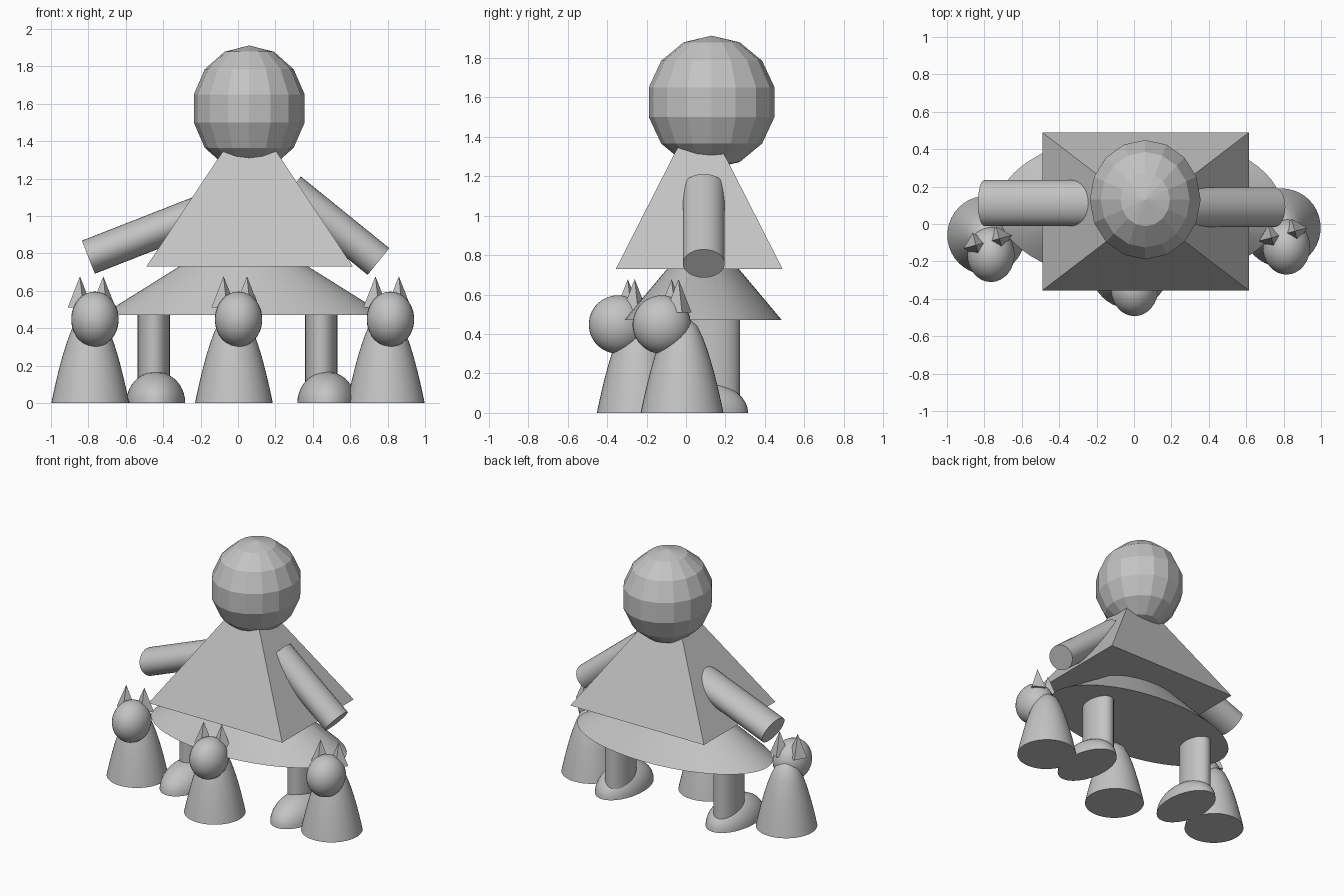
import bpy, bmesh
from math import sin, cos, pi, radians, sqrt
from mathutils import Matrix, Vector

cube = bpy.data.objects.get("Cube")
if cube:
    bpy.data.objects.remove(cube, do_unlink=True)

grey = bpy.data.materials.new("plain grey")
grey.use_nodes = True
grey.diffuse_color = (0.55, 0.55, 0.55, 1)
grey.node_tree.nodes["Principled BSDF"].inputs["Base Color"].default_value = (0.55, 0.55, 0.55, 1)


def lathe(name, profile, segments, loc, scale=(1, 1, 1), turn=0.0, tilt=None, smooth=True):
    """Revolve (radius, height) points about z, then scale, rotate and place."""
    bm = bmesh.new()
    rings = []
    for r, z in profile:
        count = 1 if r < 1e-5 else segments
        angles = [turn + 2 * pi * i / segments for i in range(count)]
        rings.append([bm.verts.new((r * cos(a), r * sin(a), z)) for a in angles])
    for low, high in zip(rings, rings[1:]):
        for i in range(segments):
            j = (i + 1) % segments
            corners = [low[i % len(low)], low[j % len(low)], high[j % len(high)], high[i % len(high)]]
            bm.faces.new(list(dict.fromkeys(corners)))
    for ring in (rings[0], rings[-1]):
        if len(ring) > 1:
            bm.faces.new(ring)
    bmesh.ops.transform(bm, matrix=Matrix.Diagonal((*scale, 1)), verts=bm.verts)
    if tilt:
        bmesh.ops.transform(bm, matrix=tilt, verts=bm.verts)
    bmesh.ops.recalc_face_normals(bm, faces=bm.faces)
    mesh = bpy.data.meshes.new(name)
    bm.to_mesh(mesh)
    bm.free()
    mesh.materials.append(grey)
    if smooth:
        mesh.shade_smooth()
        mesh.set_sharp_from_angle(angle=radians(35))
    obj = bpy.data.objects.new(name, mesh)
    obj.location = loc
    bpy.context.collection.objects.link(obj)
    return obj


def ball(rings):
    """Profile of a unit sphere whose widest band straddles the equator."""
    inner = [-pi / 2 + pi * i / rings for i in range(1, rings)]
    return [(0, -1)] + [(cos(a), sin(a)) for a in inner] + [(0, 1)]


def dome(steps):
    """Profile of a unit half sphere."""
    return [(cos(pi / 2 * i / steps), sin(pi / 2 * i / steps)) for i in range(steps)] + [(0, 1)]


def arm(name, start, end, y, across, depth):
    """Oval cylinder between two (x, z) points."""
    a, b = Vector((start[0], y, start[1])), Vector((end[0], y, end[1]))
    axis = (b - a).normalized()
    side = Vector((0, 1, 0))
    tilt = Matrix((side.cross(axis), side, axis)).transposed().to_4x4()
    lathe(name, [(1, 0), (1, (b - a).length)], 32, a, (across, depth, 1), tilt=tilt)


# Figure: head, pyramid bodice and oval skirt
lathe("head", ball(7), 16, (0.06, 0.13, 1.575), (0.304, 0.327, 0.337), smooth=False)
lathe("bodice", [(sqrt(2), 0), (0, 0.83)], 4, (0.062, 0.067, 0.73),
      (0.5525, 0.4225, 1), turn=pi / 4, smooth=False)
lathe("skirt", [(1, 0), (0.14, 0.41)], 64, (0.03, 0.086, 0.47), (0.76, 0.4, 1))

# Arms
arm("right_arm", (-0.2, 1.015), (-0.80, 0.78), 0.112, 0.095, 0.123)
arm("left_arm", (0.278, 1.14), (0.751, 0.757), 0.09, 0.092, 0.106)

# Legs and feet
for side, leg_x, foot_x in (("right", -0.45, -0.44), ("left", 0.445, 0.475)):
    lathe(side + "_leg", [(1, 0), (1, 0.45)], 32, (leg_x, 0.135, 0.04), (0.086, 0.139, 1))
    lathe(side + "_foot", dome(10), 40, (foot_x, 0.05, 0), (0.158, 0.265, 0.168))

# Three small cats with pointed ears
body = [(sqrt(1 - t * t), t * t) for t in [i / 14 for i in range(15)]]
body[0] = (1, 0)
for place, x, y in (("right", -0.79, -0.06), ("middle", -0.022, -0.242), ("left", 0.79, -0.02)):
    hx, hy = x + 0.025, y - 0.103
    lathe(place + "_cat_body", body, 40, (x, y, 0), (0.208, 0.21, 0.51))
    lathe(place + "_cat_head", ball(17), 32, (hx, hy, 0.448), (0.127, 0.148, 0.148))
    for ear, ex, ey in (("right", -0.08, 0.05), ("left", 0.045, 0.085)):
        lathe(f"{place}_cat_{ear}_ear", [(0.068, 0), (0, 0.168)], 4, (hx + ex, hy + ey, 0.51),
              turn=radians(15), smooth=False)
